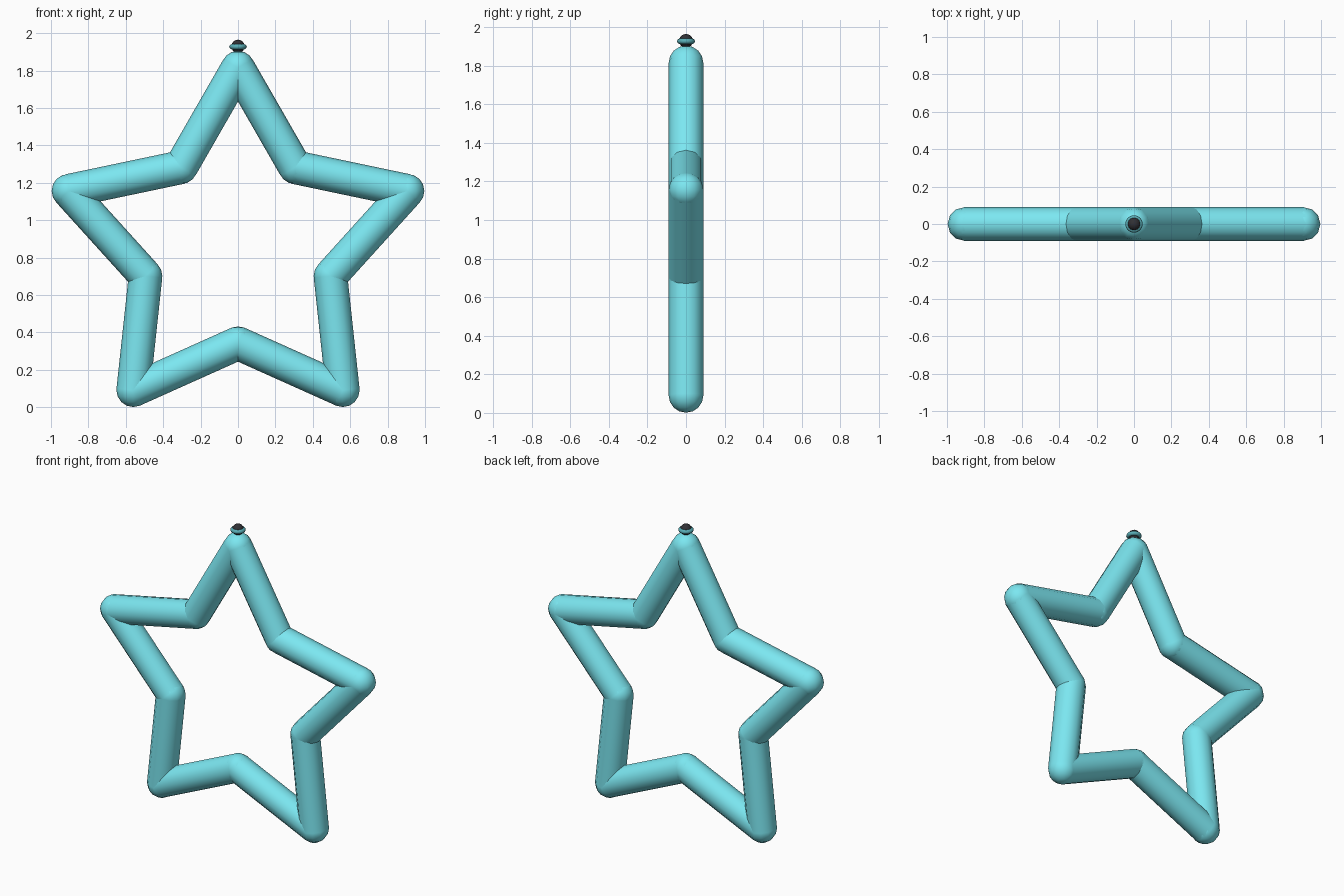
import bpy, math
from mathutils import Vector

if "Cube" in bpy.data.objects:
    bpy.data.objects.remove(bpy.data.objects["Cube"])

def material(name, color):
    m = bpy.data.materials.new(name)
    m.diffuse_color = color
    m.use_nodes = True
    m.node_tree.nodes["Principled BSDF"].inputs["Base Color"].default_value = m.diffuse_color
    return m

TEAL = material("teal", (0.20, 0.80, 0.88, 1))
DARK = material("dark", (0.03, 0.03, 0.035, 1))
RING = material("ring_teal", (0.10, 0.42, 0.47, 1))

TUBE, CENTER_Z, R_OUT, R_IN = 0.09, 0.862, 0.953, 0.52

def finish(name, mat):
    o = bpy.context.object
    o.name = name
    o.data.materials.append(mat)
    bpy.ops.object.shade_smooth_by_angle(angle=math.radians(50))
    return o

def ball(name, loc, radius, mat, seg=12, rings=8):
    bpy.ops.mesh.primitive_uv_sphere_add(segments=seg, ring_count=rings, radius=radius, location=loc)
    return finish(name, mat)

def rod(name, a, b):
    d = b - a
    bpy.ops.mesh.primitive_cylinder_add(vertices=12, radius=TUBE, depth=d.length,
                                        end_fill_type='NOTHING', location=(a + b) / 2)
    o = bpy.context.object
    # Tilt in the star plane only, so the rod sides stay aligned
    o.rotation_euler = (0, math.atan2(d.x, d.z), 0)
    return finish(name, TEAL)

# Star corners, alternating tip and inner corner
corners = []
for i in range(10):
    a = math.radians(90 + 36 * i)
    r = R_IN if i % 2 else R_OUT
    corners.append(Vector((r * math.cos(a), 0, CENTER_Z + r * math.sin(a))))

# Tubes and rounded joints
for i, c in enumerate(corners):
    rod(f"star_tube_{i}", c, corners[(i + 1) % 10])
    ball(f"star_joint_{i}", c, TUBE, TEAL)

# Collar and dark bead on the top tip
bpy.ops.mesh.primitive_torus_add(major_radius=0.033, minor_radius=0.014, major_segments=16,
                                 minor_segments=8, location=(0, 0, 1.927))
finish("top_collar", RING)
ball("top_bead", (0, 0, 1.929), 0.036, DARK, 12, 8)
